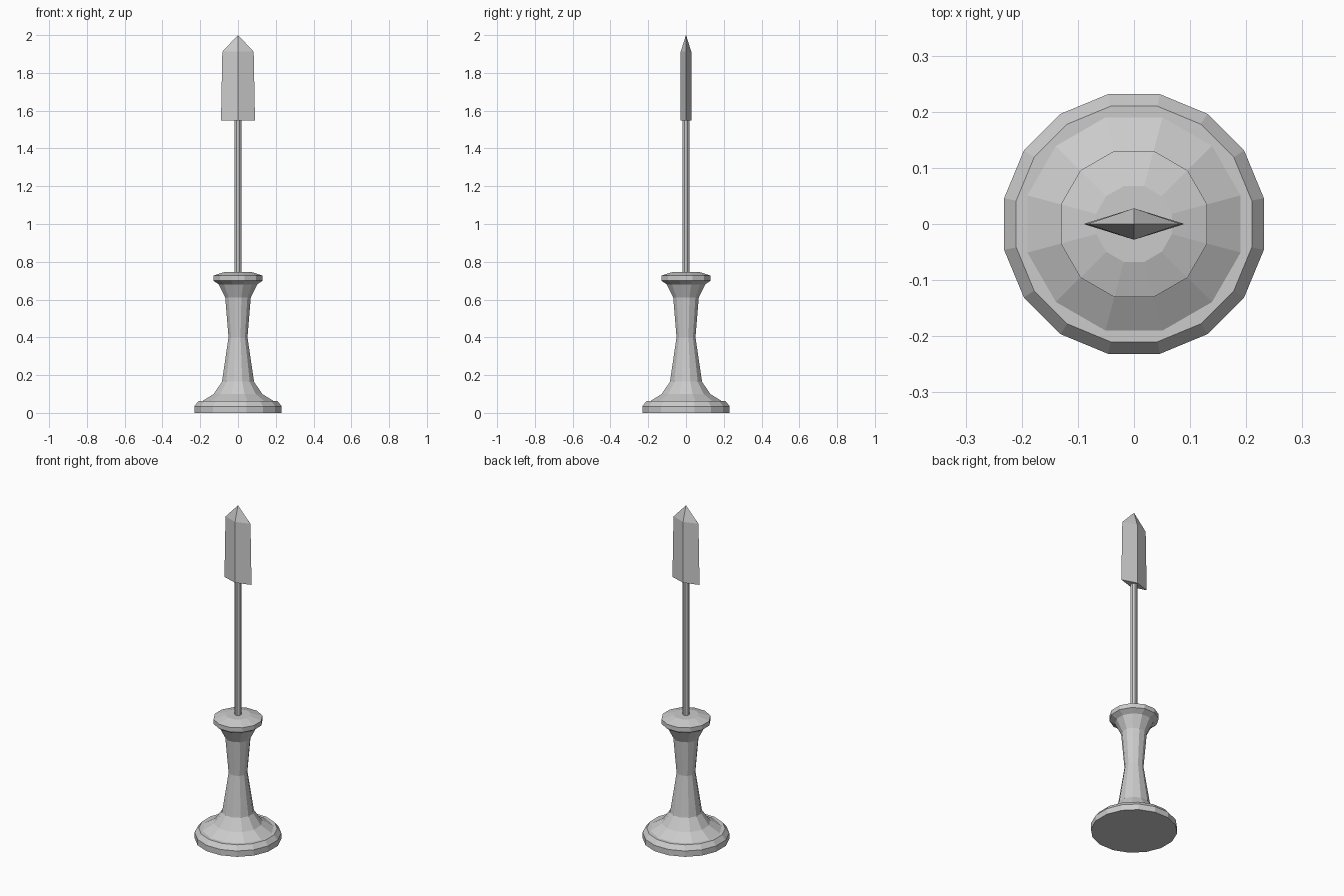
import bpy, math

cube = bpy.data.objects.get("Cube")
if cube:
    bpy.data.objects.remove(cube, do_unlink=True)

grey = bpy.data.materials.new("light grey")
grey.use_nodes = True
grey.diffuse_color = (0.6, 0.6, 0.6, 1)
grey.node_tree.nodes["Principled BSDF"].inputs["Base Color"].default_value = (0.6, 0.6, 0.6, 1)


def add_object(name, verts, faces):
    mesh = bpy.data.meshes.new(name)
    mesh.from_pydata(verts, [], faces)
    mesh.materials.append(grey)
    obj = bpy.data.objects.new(name, mesh)
    bpy.context.collection.objects.link(obj)
    return obj


def stack(name, rings, sides, turn=0.0):
    """Join closed rings of (x radius, y radius, z) from bottom to top, with flat caps."""
    verts, faces = [], []
    for rx, ry, z in rings:
        for i in range(sides):
            a = math.tau * (i + turn) / sides
            verts.append((rx * math.cos(a), ry * math.sin(a), z))
    for k in range(len(rings) - 1):
        for i in range(sides):
            j = (i + 1) % sides
            a, b = k * sides, (k + 1) * sides
            faces.append((a + i, a + j, b + j, b + i))
    faces.append(tuple(reversed(range(sides))))
    faces.append(tuple(range(len(verts) - sides, len(verts))))
    return add_object(name, verts, faces)


def lathe(name, profile, sides, turn=0.5):
    return stack(name, [(r, r, z) for r, z in profile], sides, turn)


# Round foot
lathe("base", [(0.236, 0), (0.236, 0.035), (0.214, 0.062)], 16)

# Turned column with a narrow waist and a flared collar
lathe("column", [(0.2, 0.06), (0.133, 0.1), (0.088, 0.165), (0.052, 0.4),
                 (0.07, 0.61), (0.105, 0.68), (0.135, 0.7), (0.135, 0.727),
                 (0.07, 0.747)], 12)

# Thin rod
lathe("rod", [(0.019, 0.74), (0.019, 1.56)], 8)

# Diamond-section blade with a pointed tip
stack("blade", [(0.09, 0.028, 1.547), (0.083, 0.028, 1.912), (0.0005, 0.0005, 2.0)], 4)
